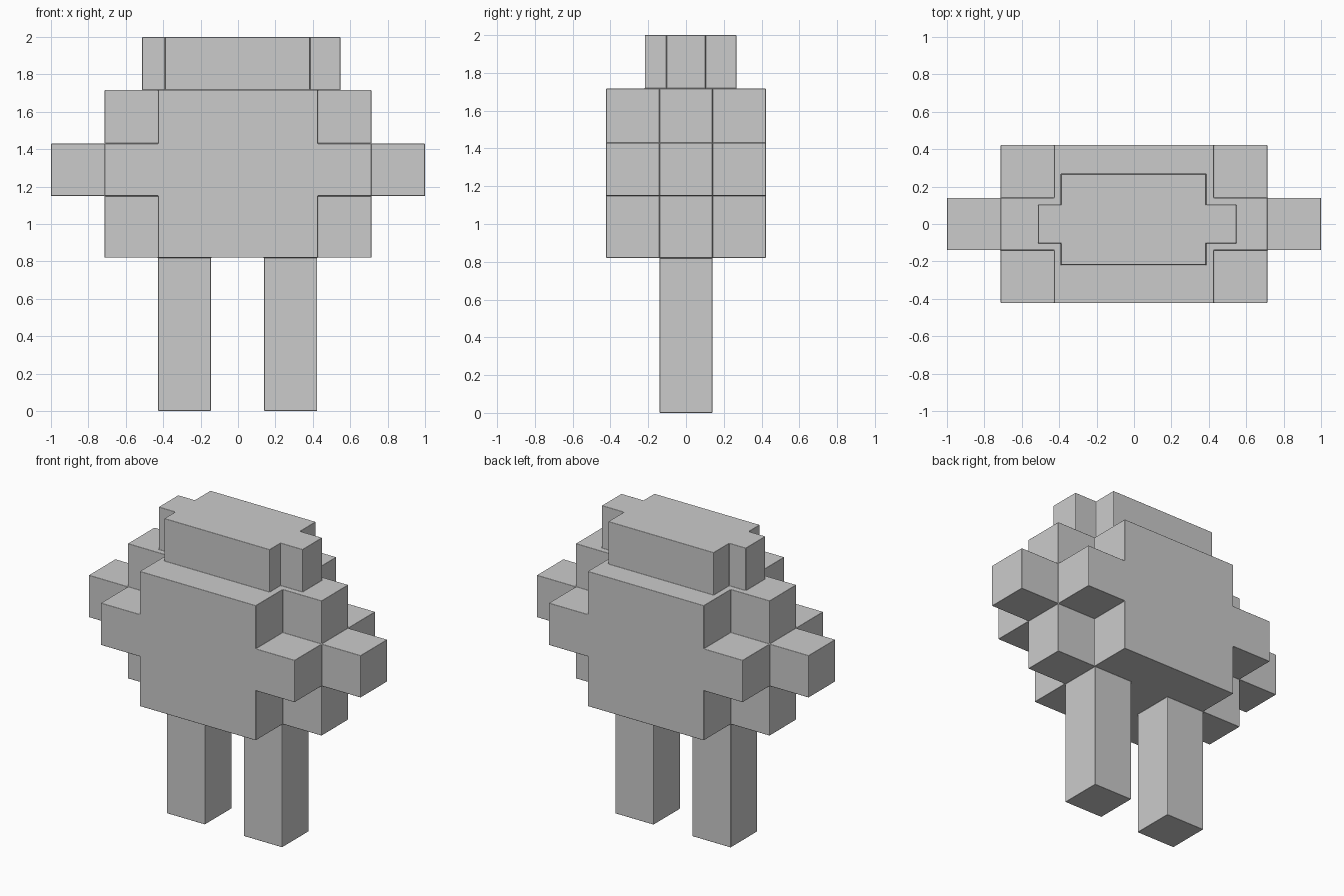
import bpy

if "Cube" in bpy.data.objects:
    bpy.data.objects.remove(bpy.data.objects["Cube"])

grey = bpy.data.materials.new("plain grey")
grey.diffuse_color = (0.6, 0.6, 0.6, 1)
grey.use_nodes = True
grey.node_tree.nodes["Principled BSDF"].inputs["Base Color"].default_value = grey.diffuse_color


def box(name, x, y, z):
    """Box from (min, max) ranges along each axis."""
    bpy.ops.mesh.primitive_cube_add(size=1)
    ob = bpy.context.object
    ob.name = name
    for v in ob.data.vertices:
        v.co = [r[0] if c < 0 else r[1] for c, r in zip(v.co, (x, y, z))]
    ob.data.materials.append(grey)
    return ob


# Shared block levels
HALF, DEEP, WIDE, THIN = 0.427, 0.423, 0.713, 0.14
BOTTOM, LOW, HIGH, SHOULDER, TOP = 0.82, 1.15, 1.43, 1.717, 2.0

# Torso core, with the other blocks joined onto it
body = box("blocky_body", (-HALF, HALF), (-DEEP, DEEP), (BOTTOM, SHOULDER))
parts = [
    box("side_blocks", (-WIDE, WIDE), (-THIN, THIN), (BOTTOM, SHOULDER)),
    box("waist_band", (-WIDE, WIDE), (-DEEP, DEEP), (LOW, HIGH)),
    box("arms", (-1, 1), (-THIN, THIN), (LOW, HIGH)),
    box("head_core", (-0.39, 0.385), (-0.218, 0.267), (1.6, TOP)),
    box("head_sides", (-0.512, 0.547), (-0.103, 0.103), (1.6, TOP)),
    box("left_leg", (-HALF, -0.145), (-THIN, THIN), (0, 0.9)),
    box("right_leg", (0.14, HALF - 0.004), (-THIN, THIN), (0, 0.9)),
]
for part in parts:
    union = body.modifiers.new("join " + part.name, 'BOOLEAN')
    union.operation = 'UNION'
    union.solver = 'EXACT'
    union.object = part
    part.hide_render = True
    part.hide_set(True)

# Merge flush faces, then round every edge slightly
flat = body.modifiers.new("merge flush faces", 'DECIMATE')
flat.decimate_type = 'DISSOLVE'
flat.angle_limit = 0.02
bevel = body.modifiers.new("soft edges", 'BEVEL')
bevel.width = 0.012
bevel.segments = 3
bevel.limit_method = 'ANGLE'
bevel.harden_normals = True
for poly in body.data.polygons:
    poly.use_smooth = True
for part in parts:
    for poly in part.data.polygons:
        poly.use_smooth = True
